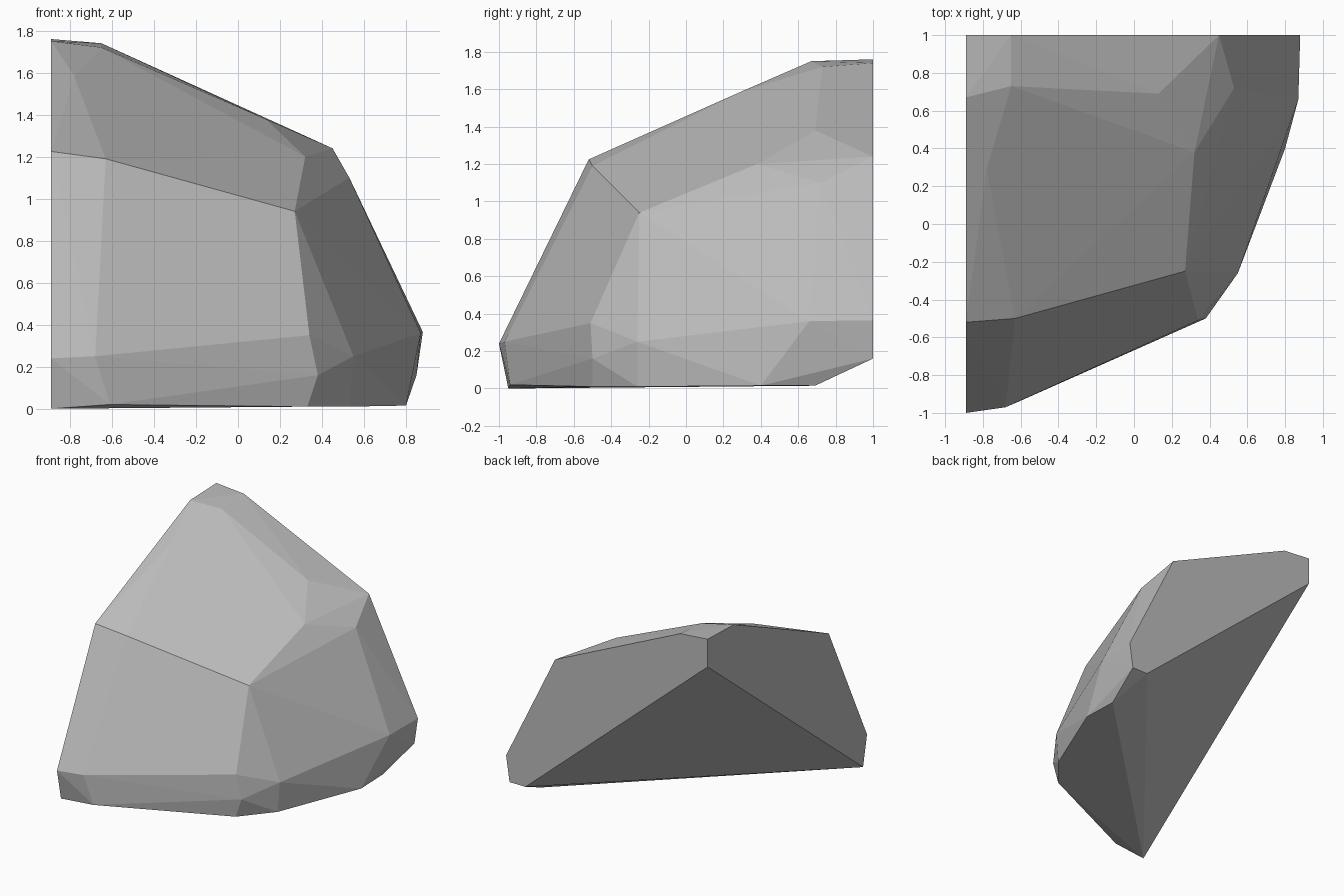
import bpy
import bmesh
import math

default_cube = bpy.data.objects.get("Cube")
if default_cube:
    bpy.data.objects.remove(default_cube, do_unlink=True)

# The boulder is a wedge cut by two upright walls that meet at a back corner.
LEFT_WALL = -0.89
BACK_WALL = 1.0


def make_material(name, rgb, roughness):
    material = bpy.data.materials.new(name)
    material.use_nodes = True
    color = (*rgb, 1)
    material.diffuse_color = color
    shader = material.node_tree.nodes["Principled BSDF"]
    shader.inputs["Base Color"].default_value = color
    shader.inputs["Roughness"].default_value = roughness
    return material


def on_left_wall(profile):
    return [(LEFT_WALL, y, z) for y, z in profile]


def on_back_wall(profile):
    return [(x, BACK_WALL, z) for x, z in profile]


def build_faceted_rock(name, corners, material):
    """Wrap the corner points in a convex skin and merge coplanar triangles."""
    bm = bmesh.new()
    for corner in corners:
        bm.verts.new(corner)
    hull = bmesh.ops.convex_hull(bm, input=bm.verts)
    unused = [item for item in hull["geom_interior"]
              if isinstance(item, bmesh.types.BMVert)]
    bmesh.ops.delete(bm, geom=unused, context="VERTS")
    bmesh.ops.dissolve_limit(bm, angle_limit=math.radians(1),
                             verts=bm.verts, edges=bm.edges)
    bmesh.ops.recalc_face_normals(bm, faces=bm.faces)
    mesh = bpy.data.meshes.new(name)
    bm.to_mesh(mesh)
    bm.free()
    mesh.materials.append(material)
    mesh.shade_flat()
    rock = bpy.data.objects.new(name, mesh)
    bpy.context.collection.objects.link(rock)
    return rock


# Outline of the upright cut on the left wall, as y and z
left_profile = [(1, 1.76), (0.67, 1.75), (-0.52, 1.225), (-1, 0.24),
                (-0.95, 0), (1, 1.54)]

# Outline of the upright cut on the back wall, as x and z
back_profile = [(-0.65, 1.74), (0.45, 1.24), (0.88, 0.365),
                (0.85, 0.16), (0.71, 0.16)]

# Corners of the sloping crown
crown = [(-0.65, 0.73, 1.72), (-0.78, 0.29, 1.585), (0.13, 0.69, 1.38),
         (0.32, 0.38, 1.2), (0.53, 0.72, 1.1)]

# Shoulder where the crown breaks into the steep front
shoulder = [(-0.63, -0.5, 1.19), (0.27, -0.25, 0.94)]

# Belt of corners above the foot
belt = [(-0.68, -0.97, 0.25), (0.34, -0.51, 0.35), (0.38, -0.5, 0.16),
        (0.55, -0.26, 0.25), (0.87, 0.66, 0.36)]

# Foot resting on the ground
foot = [(-0.61, -0.94, 0.02), (0.33, -0.5, 0.01), (0.53, -0.26, 0.01),
        (0.8, 0.4, 0.015), (0.79, 0.69, 0.015)]

stone_gray = make_material("stone gray", (0.5, 0.5, 0.5), 0.9)
build_faceted_rock(
    "boulder",
    on_left_wall(left_profile) + on_back_wall(back_profile)
    + crown + shoulder + belt + foot,
    stone_gray,
)
